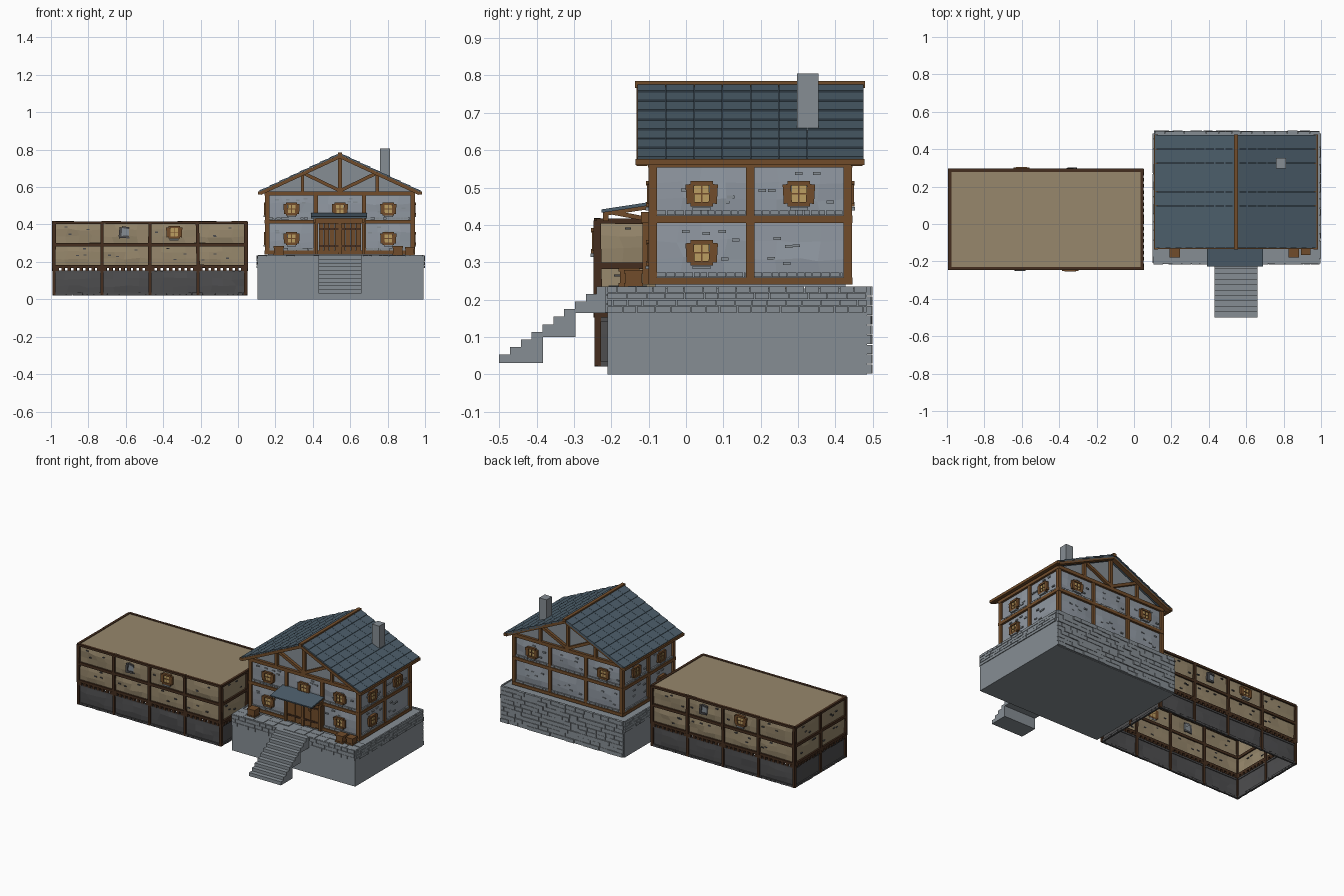
import bpy, bmesh, math, random
from mathutils import Matrix, Vector

random.seed(4)
cube = bpy.data.objects.get("Cube")
if cube:
    bpy.data.objects.remove(cube, do_unlink=True)


def material(name, rgb):
    m = bpy.data.materials.new(name)
    m.use_nodes = True
    m.diffuse_color = (*rgb, 1)
    m.node_tree.nodes["Principled BSDF"].inputs["Base Color"].default_value = (*rgb, 1)
    return m


STONE = material("grey stone", (.24, .27, .295))
PLASTER = material("pale blue plaster", (.28, .315, .36))
SLATE = material("blue slate", (.073, .112, .147))
WOOD = material("brown wood", (.165, .073, .024))
DARKWOOD = material("dark wood", (.058, .027, .013))
TAN = material("tan plaster", (.31, .245, .15))
DARKSTONE = material("dark stone", (.075, .075, .078))
PANE = material("yellow pane", (.5, .34, .12))
IDENT = Matrix.Identity(4)


class Part:
    """Collects pieces of one colour into one object."""
    def __init__(self, name, mat):
        self.name, self.mat, self.bm = name, mat, bmesh.new()

    def box(self, x0, x1, y0, y1, z0, z1, M=IDENT, tilt=0):
        c = Vector(((x0 + x1) / 2, (y0 + y1) / 2, (z0 + z1) / 2))
        size = Matrix.Diagonal((x1 - x0, y1 - y0, z1 - z0, 1))
        spin = Matrix.Rotation(tilt, 4, 'Y')
        bmesh.ops.create_cube(self.bm, size=1, matrix=M @ Matrix.Translation(c) @ spin @ size)

    def bar(self, p, q, width, height, M=IDENT):
        p, q = Vector(p), Vector(q)
        d = q - p
        rot = d.to_track_quat('X', 'Z').to_matrix().to_4x4()
        size = Matrix.Diagonal((d.length, width, height, 1))
        bmesh.ops.create_cube(self.bm, size=1, matrix=M @ Matrix.Translation((p + q) / 2) @ rot @ size)

    def bumpy(self, u0, u1, z0, z1, M, amount):
        """Wall panel with an uneven faceted surface."""
        g = bmesh.ops.create_grid(self.bm, x_segments=4, y_segments=3, size=.5)
        for v in g["verts"]:
            inner = abs(v.co.x) < .49 and abs(v.co.y) < .49
            shift = random.uniform(-.06, .06) if inner else 0
            out = random.random() * amount if inner else 0
            u, w = v.co.x + shift + .5, v.co.y + shift + .5
            v.co = M @ Vector((u0 + u * (u1 - u0), -out, z0 + w * (z1 - z0)))

    def bricks(self, u0, u1, z0, z1, rows, length, M, depth):
        h = (z1 - z0) / rows
        for r in range(rows):
            u = u0 - (r % 2) * length / 2
            while u < u1 - .005:
                w = length * random.uniform(.8, 1.2)
                a, b = max(u, u0), min(u + w, u1)
                if b - a > .004:
                    self.box(a, b - .002, -depth * random.uniform(.6, 1), .004,
                             z0 + r * h + .001, z0 + (r + 1) * h - .001, M)
                u += w

    def prism(self, points, y0, y1):
        vs = [self.bm.verts.new((x, y0, z)) for x, z in points]
        f = self.bm.faces.new(vs)
        ext = bmesh.ops.extrude_face_region(self.bm, geom=[f])["geom"]
        for v in ext:
            if isinstance(v, bmesh.types.BMVert):
                v.co.y = y1
        bmesh.ops.recalc_face_normals(self.bm, faces=self.bm.faces[:])

    def finish(self):
        me = bpy.data.meshes.new(self.name)
        self.bm.to_mesh(me)
        self.bm.free()
        me.materials.append(self.mat)
        bpy.context.collection.objects.link(bpy.data.objects.new(self.name, me))


def sides(cx, cy, hx, hy):
    """Front, left, back and right wall frames: x along, -y outward."""
    for k in range(4):
        half, dist = ((hx, hy), (hy, hx))[k % 2]
        yield k, half, (Matrix.Translation((cx, cy, 0)) @ Matrix.Rotation(k * math.pi / 2, 4, 'Z')
                        @ Matrix.Translation((0, -dist, 0)))


parts = {}


def P(name, mat=None):
    if name not in parts:
        parts[name] = Part(name, mat)
    return parts[name]


def window(u, z, M, prefix, wood):
    f, g = P(prefix + "_window_frames", wood), P(prefix + "_window_panes", PANE)
    g.box(u - .02, u + .02, -.012, 0, z - .024, z + .024, M)
    for s in (-1, 1):
        f.box(u + s * .031 - .011, u + s * .031 + .011, -.017, 0, z - .026, z + .026, M, s * .06)
        f.box(u - .03, u + .03, -.019, 0, z + s * .028 - .006, z + s * .028 + .006, M)
    f.box(u - .002, u + .002, -.015, 0, z - .025, z + .025, M)
    f.box(u - .02, u + .02, -.015, 0, z - .002, z + .002, M)
    P(prefix + "_window_sills", STONE).box(u - .024, u + .024, -.02, 0, z - .044, z - .035, M)


# Stone plinth with brick bands, and a fully bricked back
P("plinth", STONE).box(.105, .993, -.21, .485, 0, .23)
for k, half, M in sides(.549, .1375, .444, .3475):
    band = P("plinth_bricks", STONE)
    if k == 2:
        band.bricks(-half, half, .002, .236, 9, .06, M, .014)
    elif k == 0:
        band.bricks(-half, -.12, .165, .236, 3, .045, M, .007)
        band.bricks(.12, half, .165, .236, 3, .045, M, .007)
    else:
        band.bricks(-half, half, .165, .236, 4, .045, M, .007)
for i in range(12):
    for y in (-.208, -.155):
        x = .107 + i * .074
        P("terrace_paving", STONE).box(x, x + .071, y, y + .05, .228, .235 + random.random() * .003)

# Front stairs, with a stepped underside
for i in range(10):
    y = -.5 + i * .029
    low = .03 if i < 4 else .1 if i < 7 else .165
    P("front_stairs", STONE).box(.43, .66, y, y + .03, low, .053 + i * .0203)

# House body and timber framing
CX, CY = .545, .172
P("house_core", PLASTER).box(.16, .93, -.083, .427, .235, .57)
for k, half, M in sides(CX, CY, .388, .26):
    n = 3 if k % 2 == 0 else 2
    bay = 2 * half / n
    t = P("house_timbers", WOOD)
    for z, h in ((.25, .01), (.415, .01), (.565, .011)):
        t.box(-half - .012, half + .012, -.014, .01, z - h, z + h, M)
    for i in range(n + 1):
        u = -half + i * bay
        t.box(u - .011, u + .011, -.012, .01, .25, .565, M)
    for row, (z0, z1) in enumerate(((.26, .405), (.425, .555))):
        for i in range(n):
            a, b = -half + i * bay + .011, -half + (i + 1) * bay - .011
            mid = (a + b) / 2
            P("house_wall_panels", PLASTER).bumpy(a, b, z0, z1, M, .008)
            if k == 0 and row == 0 and i == 1:
                continue
            P("house_wall_bricks", STONE).bricks(a, b, z0, z0 + .014, 1, .022, M, .011)
            for j in range(5):
                u, z = random.uniform(a + .01, b - .03), random.uniform(z0 + .03, z1 - .02)
                P("house_wall_bricks").box(u, u + .02, -.008, 0, z, z + .008, M)
            if (k == 0 or (k == 1 and (row or i == 0)) or (k == 2 and row and i != 1)
                    or (k == 3 and (row or i == 1))):
                window(mid, (z0 + z1) / 2 - .007, M, "house", WOOD)

# Gables with trusses at both ends
P("gables", STONE).prism([(.15, .57), (.94, .57), (CX, .755)], -.085, .43)
for y in (-.093, .437):
    t = P("gable_trusses", WOOD)
    t.bar((CX, y, .57), (CX, y, .765), .02, .02)
    for s in (-1, 1):
        t.bar((CX, y, .58), (CX + s * .19, y, .672), .02, .018)
        t.bar((CX + s * .2, y, .57), (CX + s * .2, y, .665), .018, .018)
for y in (-.118, .457):
    for s in (-1, 1):
        P("verge_rafters", WOOD).bar((CX + s * .425, y, .566), (CX, y, .763), .03, .018)

# Tiled roof, each course split into plates and lapping the one below
for s in (-1, 1):
    low, top = Vector((CX + s * .43, 0, .574)), Vector((CX, 0, .776))
    for c in range(8):
        p, q = low.lerp(top, c / 8), low.lerp(top, (c + 1.15) / 8 if c < 7 else 1)
        p.z += .005
        for j in range(8):
            y = -.092 + j * .0757
            P("roof_tiles", SLATE).bar((p.x, y, p.z), (q.x, y, q.z), .0745, .008)
    P("eave_beams", WOOD).box(CX + s * .427 - .011, CX + s * .427 + .011, -.135, .478, .56, .577)
P("roof_deck", SLATE).prism([(.12, .566), (.12, .573), (CX, .774), (.97, .573), (.97, .566), (CX, .764)], -.128, .472)
P("ridge_beam", WOOD).box(CX - .011, CX + .011, -.137, .479, .766, .785)
P("chimney", STONE).box(.76, .812, .297, .354, .64, .805)

# Double door and porch canopy
for i in range(8):
    x = .432 + i * .0285
    P("door_planks", WOOD).box(x, x + .026, -.106 - (i % 2) * .003, -.08, .25, .41)
for z in (.285, .375):
    P("door_bands", DARKWOOD).box(.435, .655, -.113, -.1, z - .005, z + .005)
for x in (.42, .545, .67):
    P("door_posts", WOOD).box(x - .008, x + .008, -.116, -.08, .24, .43)
P("door_lintel", WOOD).box(.405, .685, -.12, -.08, .405, .435)
P("porch_roof", SLATE).bar((.54, -.226, .437), (.54, -.095, .457), .3, .009)
for x in (.41, .67):
    brace = P("porch_braces", WOOD)
    brace.box(x - .007, x + .007, -.222, -.208, .41, .434)
    brace.bar((x, -.215, .43), (x, -.1, .447), .014, .01)
    brace.bar((x, -.205, .435), (x, -.1, .415), .012, .012)

# Crates on the terrace
for x, y, w in ((.218, -.152, .05), (.855, -.152, .05), (.918, -.14, .045)):
    P("crates", WOOD).box(x - w / 2, x + w / 2, y - w / 2, y + w / 2, .235, .235 + w)
    for z in (.24, .23 + w):
        P("crate_rims", WOOD).box(x - w / 2 - .003, x + w / 2 + .003, y - w / 2 - .003, y + w / 2 + .003, z - .005, z + .005)

# Long wing: hollow walls in three tiers, open below
for k, half, M in sides(-.471, .025, .512, .26):
    n = 4 if k % 2 == 0 else 2
    bay = 2 * half / n
    t = P("wing_timbers", DARKWOOD)
    for i in range(n):
        a, b = -half + i * bay, -half + (i + 1) * bay
        P("wing_stone_panels", DARKSTONE).bumpy(a, b, .025, .152, M, .007)
        P("wing_foot_bricks", DARKSTONE).bricks(a, b, .02, .036, 1, .03, M, .01)
        P("wing_stone_rail", DARKSTONE).box(a, b, -.006, .004, .142, .153, M, random.uniform(-.01, .01))
        for z0, z1 in ((.18, .29), (.3, .41)):
            P("wing_wall_panels", TAN).bumpy(a, b, z0, z1, M, .009)
            for j in range(3):
                u, z = random.uniform(a + .02, b - .04), random.uniform(z0 + .02, z1 - .02)
                P("wing_wall_chips", DARKSTONE).box(u, u + .016, -.009, 0, z, z + .006, M)
        for z, h in ((.176, .008), (.291, .009), (.41, .007)):
            t.box(a - .004, b + .004, -.011, .006, z - h, z + h, M, random.uniform(-.012, .012))
        # Joist ends under the overhanging floor
        for j in range(8):
            u = a + (j + .2) * bay / 8
            t.box(u, u + bay / 14, -.012, .006, .152, .17, M)
    for i in range(n + 1):
        u = -half + i * bay
        t.box(u - .009, u + .009, -.012, .008, .165, .412, M, random.uniform(-.02, .02))
        t.box(u - .008, u + .008, -.01, .008, .022, .165, M)
    if k % 2 == 0:
        window(.13, .358, M, "wing", WOOD)
        # Broken window with half its frame missing
        b = P("broken_windows", DARKSTONE)
        b.box(-.165, -.15, -.016, 0, .335, .385, M, .1)
        b.box(-.165, -.115, -.016, 0, .328, .34, M, -.08)
        b.box(-.15, -.11, -.015, 0, .378, .388, M, .15)
        P("broken_window_opening", STONE).box(-.152, -.112, -.01, 0, .338, .38, M)
P("wing_roof", TAN).box(-.984, .042, -.237, .287, .404, .414)

for part in parts.values():
    part.finish()
